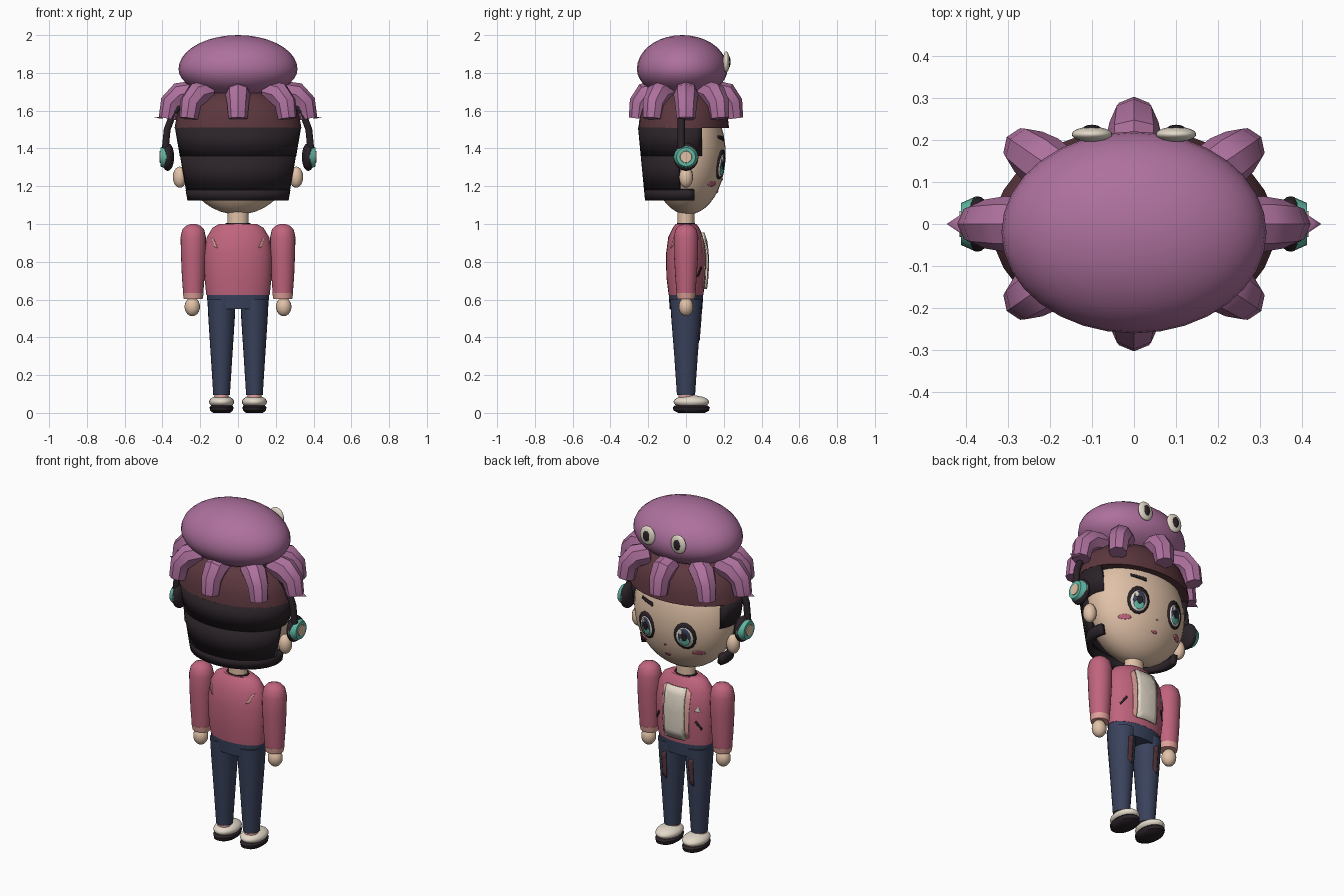
import bpy, bmesh, math
from mathutils import Vector

if "Cube" in bpy.data.objects:
    bpy.data.objects.remove(bpy.data.objects["Cube"])


def material(name, *rgb):
    col = [(c / 255) ** 2.2 for c in rgb] + [1]
    m = bpy.data.materials.new(name)
    m.use_nodes = True
    m.diffuse_color = col
    m.node_tree.nodes["Principled BSDF"].inputs["Base Color"].default_value = col
    return m


PURPLE = material("octopus purple", 172, 112, 156)
MAROON = material("dark maroon", 92, 58, 64)
BLACK = material("soft black", 46, 39, 44)
SKIN = material("skin", 224, 192, 166)
PINK = material("jacket pink", 190, 100, 124)
PALE = material("pale pink", 222, 160, 152)
NAVY = material("denim navy", 60, 68, 92)
CREAM = material("cream", 226, 216, 200)
TEAL = material("teal", 96, 182, 162)
SIDES = ((1, "left_"), (-1, "right_"))


def finish(ob, name, mat, angle=40):
    ob.name = name
    ob.data.materials.clear()
    ob.data.materials.append(mat)
    bpy.ops.object.select_all(action="DESELECT")
    ob.select_set(True)
    bpy.context.view_layer.objects.active = ob
    bpy.ops.object.shade_smooth_by_angle(angle=math.radians(angle))
    return ob


def from_bmesh(bm, name, mat, angle=40):
    me = bpy.data.meshes.new(name)
    bm.to_mesh(me)
    bm.free()
    ob = bpy.data.objects.new(name, me)
    bpy.context.collection.objects.link(ob)
    return finish(ob, name, mat, angle)


def ball(name, loc, radii, mat, seg=24, rings=14):
    bpy.ops.mesh.primitive_uv_sphere_add(segments=seg, ring_count=rings, location=loc)
    ob = bpy.context.object
    ob.scale = radii
    return finish(ob, name, mat)


def cone_x(name, x0, x1, r0, r1, y, z, mat, n=24):
    bpy.ops.mesh.primitive_cone_add(
        vertices=n, radius1=r0, radius2=r1, depth=abs(x1 - x0), location=((x0 + x1) / 2, y, z),
        rotation=(0, math.copysign(math.pi / 2, x1 - x0), 0))
    return finish(bpy.context.object, name, mat)


def loft(name, rows, mat, cx=0, cy=0, n=24, angle=40):
    """Stack of elliptical rings (z, rx, ry), capped at both ends."""
    bm = bmesh.new()
    rings = [[bm.verts.new((cx + rx * math.cos(2 * math.pi * i / n),
                            cy + ry * math.sin(2 * math.pi * i / n), z)) for i in range(n)]
             for z, rx, ry in rows]
    for a, b in zip(rings, rings[1:]):
        for i in range(n):
            j = (i + 1) % n
            bm.faces.new((a[i], a[j], b[j], b[i]))
    bm.faces.new(rings[0])
    bm.faces.new(rings[-1])
    bmesh.ops.recalc_face_normals(bm, faces=bm.faces)
    return from_bmesh(bm, name, mat, angle)


def tube(name, points, radii, mat, res=2, kind="POLY"):
    cu = bpy.data.curves.new(name, "CURVE")
    cu.dimensions = "3D"
    cu.bevel_depth = 1
    cu.bevel_resolution = res
    cu.use_fill_caps = True
    sp = cu.splines.new(kind)
    sp.points.add(len(points) - 1)
    for p, co, r in zip(sp.points, points, radii):
        p.co = (*co, 1)
        p.radius = r
    ob = bpy.data.objects.new(name, cu)
    bpy.context.collection.objects.link(ob)
    bpy.ops.object.select_all(action="DESELECT")
    ob.select_set(True)
    bpy.context.view_layer.objects.active = ob
    bpy.ops.object.convert(target="MESH")
    return finish(bpy.context.object, name, mat)


def head_y(x, z):
    return 0.01 + 0.2 * math.sqrt(max(0, 1 - (x / 0.3) ** 2 - ((z - 1.37) / 0.32) ** 2))


def loft_y(rows, cx=0, side=1):
    """Front or back surface of a loft, as a function of x and z."""
    def y(x, z):
        for (z0, a0, b0), (z1, a1, b1) in zip(rows, rows[1:]):
            if z0 <= z <= z1:
                t = (z - z0) / (z1 - z0)
                rx, ry = a0 + t * (a1 - a0), b0 + t * (b1 - b0)
                return side * ry * math.sqrt(max(0, 1 - ((x - cx) / rx) ** 2))
        return 0
    return y


def oval(cx, cz, rx, rz, n=14):
    return [(cx + rx * math.cos(2 * math.pi * i / n), cz + rz * math.sin(2 * math.pi * i / n))
            for i in range(n)]


def patch(name, surf, outline, mat, lift=0.004, side=1):
    """Thin plate that follows a surface, with an outline in x and z."""
    pts = []
    for (x0, z0), (x1, z1) in zip(outline, outline[1:] + outline[:1]):
        k = 1 if len(outline) > 8 else 5
        pts += [(x0 + (x1 - x0) * i / k, z0 + (z1 - z0) * i / k) for i in range(k)]
    mx, mz = (sum(c) / len(pts) for c in zip(*pts))
    bm = bmesh.new()
    rings = []
    for s in (0.02, 0.35, 0.7, 1):
        ring = [(mx + (x - mx) * s, mz + (z - mz) * s) for x, z in pts]
        rings.append([bm.verts.new((x, surf(x, z) + side * lift, z)) for x, z in ring])
    faces = [bm.faces.new(rings[0])]
    for a, b in zip(rings, rings[1:]):
        for i in range(len(pts)):
            j = (i + 1) % len(pts)
            faces.append(bm.faces.new((a[i], b[i], b[j], a[j])))
    bmesh.ops.recalc_face_normals(bm, faces=bm.faces)
    bm.normal_update()
    if sum(f.normal.y * f.calc_area() for f in faces) * side < 0:
        bmesh.ops.reverse_faces(bm, faces=bm.faces)
    ob = from_bmesh(bm, name, mat)
    mod = ob.modifiers.new("thickness", "SOLIDIFY")
    mod.thickness = 0.009
    return ob


# Octopus hat: body, tentacles, eyes
body = ball("octopus_body", (0, -0.02, 1.82), (0.315, 0.24, 0.18), PURPLE, 32, 18)
for v in body.data.vertices:
    if v.co.z < 0:
        v.co.z *= 0.85
for i in range(8):
    a = i * math.pi / 4
    ex, ey = 0.37 * math.cos(a), 0.253 * math.sin(a)
    path = [(ex * f, ey * f, z) for f, z in ((0.6, 1.7), (0.83, 1.685), (0.96, 1.64), (1, 1.558))]
    tube(f"tentacle_{i + 1}", path, (0.06, 0.066, 0.058, 0.05), PURPLE)
for s, tag in SIDES:
    tip = cone_x(tag + "tentacle_tip", s * 0.4, s * 0.445, 0.03, 0, 0, 1.563, PURPLE, 8)
    tip.scale.x = 0.2
    ball(tag + "octopus_eye", (s * 0.1, 0.213, 1.858), (0.048, 0.018, 0.055), CREAM)
    ball(tag + "octopus_pupil", (s * 0.1, 0.226, 1.858), (0.022, 0.01, 0.032), BLACK, 16, 8)

# Cap under the octopus
loft("cap", [(1.507, 0.336, 0.24), (1.57, 0.325, 0.233), (1.63, 0.295, 0.215), (1.68, 0.23, 0.18),
             (1.71, 0.12, 0.1)], MAROON, cy=-0.012, n=32)

# Head, neck, ears, headphones
ball("head", (0, 0.01, 1.37), (0.3, 0.2, 0.32), SKIN, 32, 20)
loft("neck", [(0.97, 0.055, 0.045), (1.09, 0.055, 0.045)], SKIN)
for s, tag in SIDES:
    ball(tag + "ear", (s * 0.308, 0, 1.248), (0.037, 0.037, 0.056), SKIN, 16, 10)
    ball(tag + "ear_cushion", (s * 0.372, 0, 1.355), (0.034, 0.066, 0.074), BLACK)
    cone_x(tag + "ear_cup", s * 0.375, s * 0.411, 0.066, 0.05, 0, 1.355, TEAL)
    cone_x(tag + "ear_cup_centre", s * 0.405, s * 0.415, 0.034, 0.03, 0, 1.355, SKIN)
arch = [(0.385, 1.40), (0.375, 1.50), (0.342, 1.59), (0.27, 1.67), (0.13, 1.72)]
arch = arch + [(0, 1.73)] + [(-x, z) for x, z in reversed(arch)]
tube("headphone_band", [(x, -0.025, z) for x, z in arch], [0.019] * len(arch), BLACK, 3)

# Hair shell, in bands that reach forward by different amounts
bm = bmesh.new()
for z0, z1, reach in ((1.125, 1.18, 0.045), (1.18, 1.36, -0.035), (1.36, 1.51, 0.085)):
    rings = []
    for z in (z0, z1):
        t = (z - 1.125) / 0.385
        rx, ry = 0.268 + 0.066 * t, 0.205 + 0.037 * t
        end = math.acos((-0.012 - reach) / ry)
        rings.append([bm.verts.new((rx * math.sin(k * end / 14), -0.012 - ry * math.cos(k * end / 14), z))
                      for k in range(-14, 15)])
    for i in range(28):
        bm.faces.new((rings[0][i], rings[0][i + 1], rings[1][i + 1], rings[1][i]))
hair = from_bmesh(bm, "hair", BLACK)
hair.modifiers.new("thickness", "SOLIDIFY").thickness = 0.03

# Face
for s, tag in SIDES:
    x = s * 0.125
    for part, dx, dz, rx, rz, mat, lift in (
            ("eye_outline", 0, 0, 0.06, 0.08, BLACK, 0.004), ("eye_white", 0, -0.006, 0.046, 0.06, CREAM, 0.006),
            ("iris", 0, -0.004, 0.034, 0.054, NAVY, 0.008), ("iris_glow", 0, -0.03, 0.027, 0.026, TEAL, 0.01),
            ("pupil", 0, -0.004, 0.015, 0.022, BLACK, 0.012), ("eye_glint", 0.018, 0.026, 0.01, 0.014, CREAM, 0.012)):
        patch(tag + part, head_y, oval(x + dx, 1.315 + dz, rx, rz), mat, lift)
    patch(tag + "cheek", head_y, oval(s * 0.18, 1.212, 0.03, 0.013), PINK)
patch("eyebrow", head_y, [(0.08, 1.44), (0.165, 1.455), (0.165, 1.47), (0.08, 1.462)], BLACK)
patch("mouth", head_y, oval(0, 1.17, 0.018, 0.007), PINK)
patch("nose", head_y, oval(0, 1.235, 0.006, 0.005), PINK)

# Jacket torso with shirt, trim, pockets and back marks
torso = [(0.625, 0.168, 0.092), (0.72, 0.178, 0.104), (0.84, 0.18, 0.106), (0.93, 0.165, 0.094),
         (0.98, 0.135, 0.07), (1.0, 0.1, 0.055)]
loft("jacket", torso, PINK, n=28)
loft("collar", [(0.985, 0.07, 0.05), (1.004, 0.066, 0.047)], BLACK)
chest, back = loft_y(torso), loft_y(torso, side=-1)
patch("shirt", chest, [(-0.065, 0.655), (0.065, 0.655), (0.065, 0.955), (-0.065, 0.955)], CREAM, 0.016)
for s, tag in SIDES:
    patch(tag + "trim", chest, [(s * 0.06, 0.66), (s * 0.082, 0.67), (s * 0.09, 0.93), (s * 0.06, 0.955)], PALE)
    patch(tag + "pocket", chest, [(s * 0.115, 0.765), (s * 0.145, 0.72), (s * 0.15, 0.73), (s * 0.122, 0.775)], BLACK)
    patch(tag + "back_mark", back, [(s * 0.145, 0.93), (s * 0.13, 0.92), (s * 0.108, 0.872), (s * 0.125, 0.88)],
          PALE, side=-1)
patch("badge", chest, [(-0.115, 0.83), (-0.145, 0.825), (-0.13, 0.86)], CREAM)

# Arms, cuffs, hands
for s, tag in SIDES:
    x = s * 0.237
    loft(tag + "sleeve", [(0.63, 0.053, 0.05), (0.72, 0.06, 0.057), (0.84, 0.065, 0.064), (0.93, 0.067, 0.065),
                          (0.97, 0.058, 0.056), (0.99, 0.04, 0.038), (1.0, 0.015, 0.014)], PINK, x, angle=60)
    loft(tag + "cuff", [(0.603, 0.05, 0.047), (0.635, 0.055, 0.052)], PALE, x)
    ball(tag + "hand", (s * 0.242, 0, 0.562), (0.041, 0.039, 0.05), SKIN, 16, 10)

# Trousers, socks, shoes
loft("trouser_hips", [(0.55, 0.155, 0.086), (0.6, 0.163, 0.09), (0.64, 0.165, 0.092)], NAVY, n=28)
leg = [(0.095, 0.044, 0.048), (0.3, 0.057, 0.062), (0.5, 0.07, 0.078), (0.6, 0.075, 0.084)]
for s, tag in SIDES:
    x = s * 0.087
    loft(tag + "trouser_leg", leg, NAVY, x)
    patch(tag + "knee_rip", loft_y(leg, x),
          [(x - 0.012, 0.38), (x + 0.014, 0.4), (x + 0.016, 0.53), (x - 0.015, 0.55)], MAROON)
    loft(tag + "sock", [(0.06, 0.038, 0.04), (0.105, 0.038, 0.04)], PALE, x)
    ball(tag + "shoe", (x, 0.028, 0.058), (0.066, 0.094, 0.035), CREAM)
    loft(tag + "sole", [(0, 0.045, 0.07), (0.012, 0.06, 0.094), (0.03, 0.064, 0.098), (0.04, 0.055, 0.085)],
         BLACK, x, 0.028)
